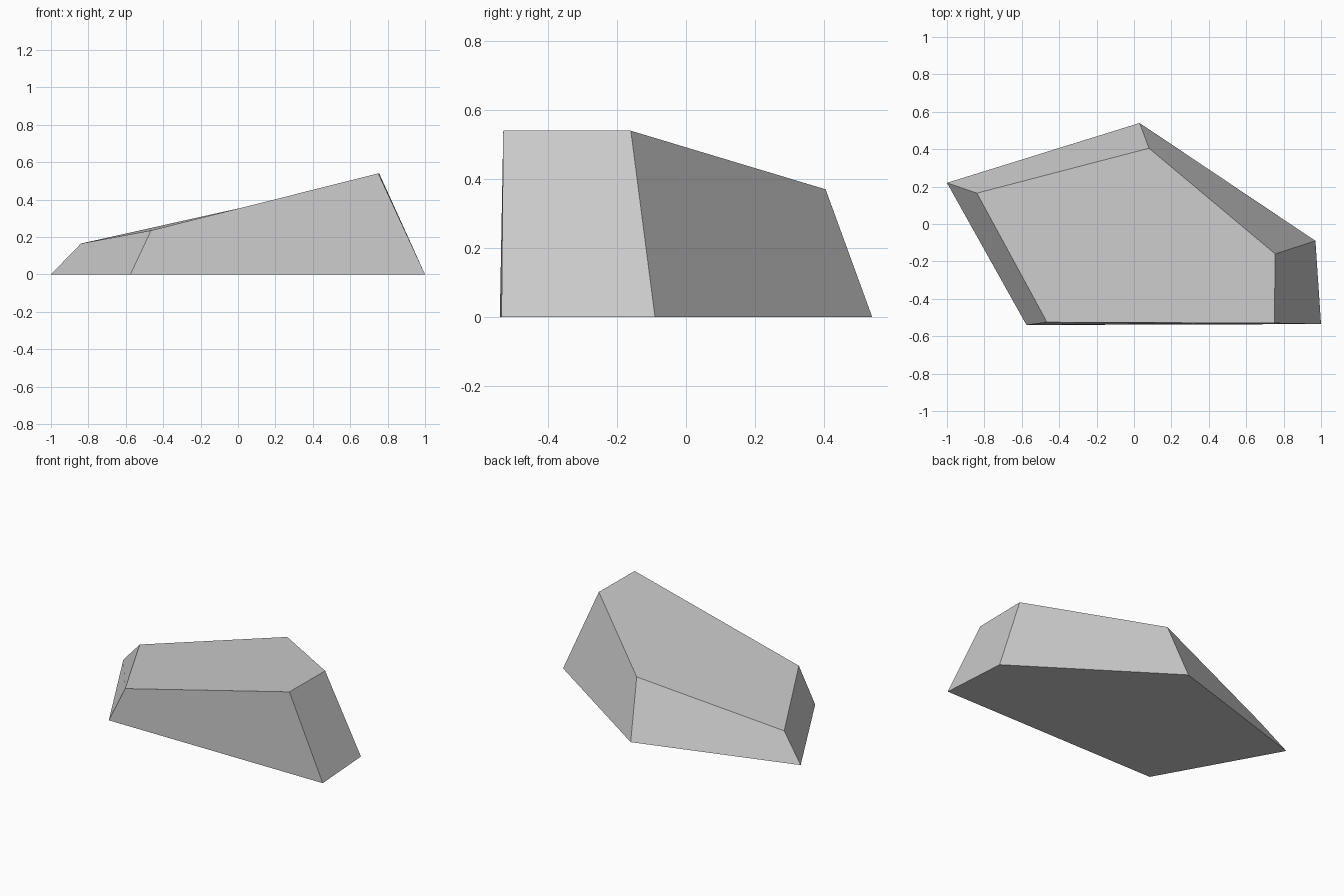
import bpy
import bmesh

cube = bpy.data.objects.get("Cube")
if cube:
    bpy.data.objects.remove(cube, do_unlink=True)

# Plain stone grey
grey = bpy.data.materials.new("stone_grey")
grey.use_nodes = True
colour = (0.6, 0.6, 0.6, 1.0)
grey.diffuse_color = colour
grey.node_tree.nodes["Principled BSDF"].inputs["Base Color"].default_value = colour

# Five-sided outlines, counter-clockwise: flat base and sloping top
base = [(-1.0, 0.22, 0), (-0.575, -0.54, 0), (1.0, -0.535, 0),
        (0.97, -0.09, 0), (0.03, 0.54, 0)]
top = [(-0.84, 0.165, 0.165), (-0.465, -0.525, 0.235), (0.75, -0.53, 0.54),
       (0.755, -0.16, 0.54), (0.08, 0.405, 0.37)]

# Rock: the two outlines bridged by tapering sides
bm = bmesh.new()
low = [bm.verts.new(p) for p in base]
high = [bm.verts.new(p) for p in top]
bm.faces.new(low[::-1])
bm.faces.new(high)
for i in range(len(low)):
    j = (i + 1) % len(low)
    bm.faces.new((low[i], low[j], high[j], high[i]))
bmesh.ops.recalc_face_normals(bm, faces=bm.faces)

mesh = bpy.data.meshes.new("rock")
bm.to_mesh(mesh)
bm.free()
mesh.materials.append(grey)
rock = bpy.data.objects.new("rock", mesh)
bpy.context.collection.objects.link(rock)
